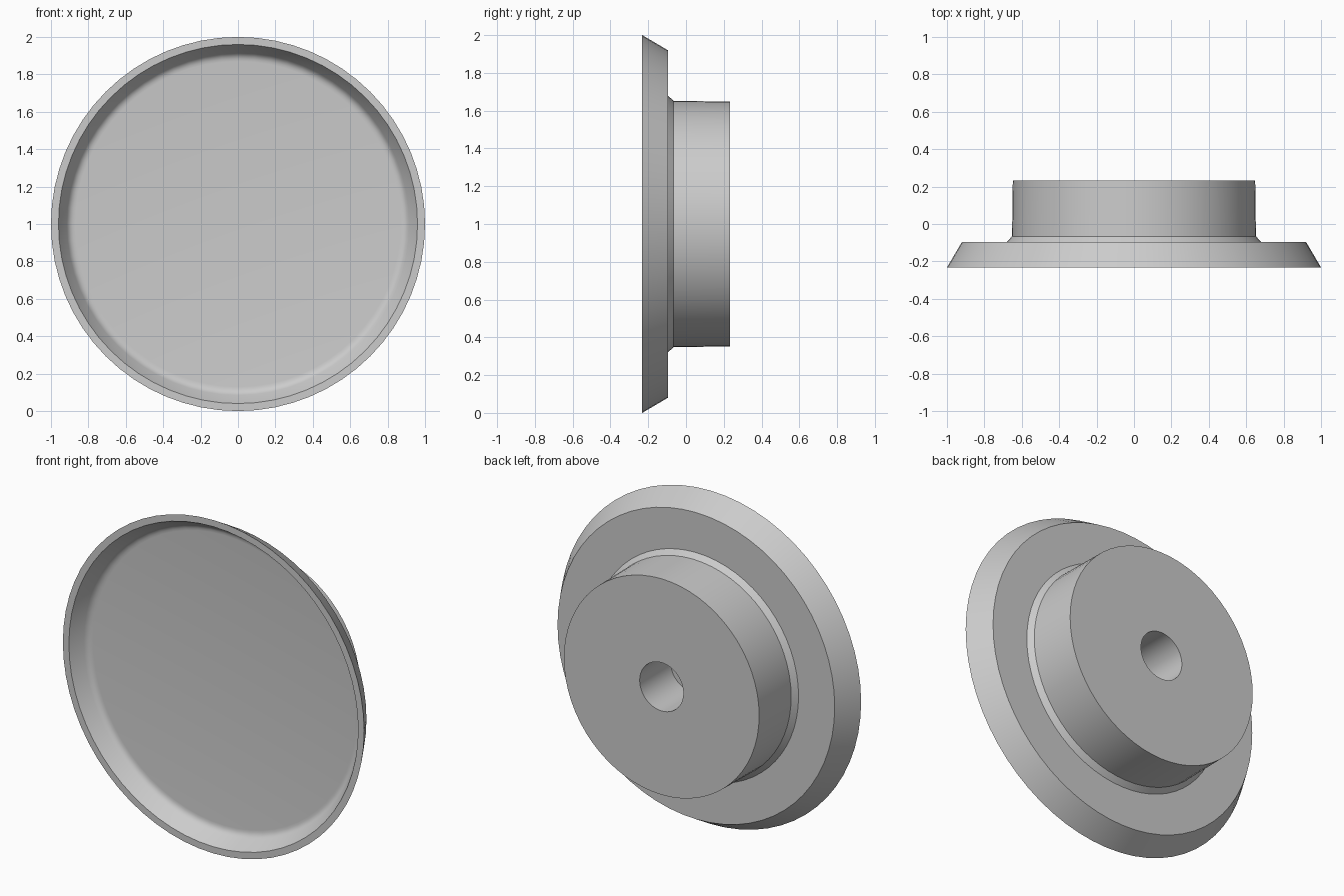
import bpy
import bmesh
import math
from mathutils import Matrix, Vector

cube = bpy.data.objects.get("Cube")
if cube:
    bpy.data.objects.remove(cube, do_unlink=True)

SEGMENTS = 64

grey = bpy.data.materials.new("plain grey")
grey.use_nodes = True
colour = (0.6, 0.6, 0.6, 1)
grey.diffuse_color = colour
grey.node_tree.nodes["Principled BSDF"].inputs["Base Color"].default_value = colour


def lathe(name, profile):
    """Turn a (radius, y) profile around the horizontal axis at z = 1."""
    bm = bmesh.new()
    verts = [bm.verts.new((r, y, 0)) for r, y in profile]
    edges = [bm.edges.new(pair) for pair in zip(verts, verts[1:])]
    bmesh.ops.spin(bm, geom=verts + edges, cent=(0, 0, 0), axis=(0, 1, 0),
                   angle=math.tau, steps=SEGMENTS, use_duplicate=False)
    bmesh.ops.remove_doubles(bm, verts=bm.verts, dist=0.0005)
    bmesh.ops.recalc_face_normals(bm, faces=bm.faces)
    bmesh.ops.transform(bm, matrix=Matrix.Translation((0, 0, 1)), verts=bm.verts)
    mesh = bpy.data.meshes.new(name)
    bm.to_mesh(mesh)
    bm.free()
    mesh.materials.append(grey)
    obj = bpy.data.objects.new(name, mesh)
    bpy.context.collection.objects.link(obj)
    bpy.ops.object.select_all(action="DESELECT")
    obj.select_set(True)
    bpy.context.view_layer.objects.active = obj
    bpy.ops.object.shade_smooth_by_angle(angle=math.radians(30))
    return obj


# Rounded corner between the dish floor and its sloping wall
floor_end, corner, wall_end = Vector((0.87, -0.13)), Vector((0.9, -0.13)), Vector((0.915, -0.154))
fillet = []
for i in range(5):
    t = i / 4
    fillet.append(tuple(floor_end * (1 - t) ** 2 + corner * 2 * t * (1 - t) + wall_end * t * t))

# Dished front, flared rim, chamfered step, hub and blind bore in one turned body
front_dish = [(0, -0.13)] + fillet + [(0.96, -0.232)]
flared_rim = [(1.0, -0.232), (0.92, -0.096)]
hub = [(0.68, -0.096), (0.652, -0.066), (0.648, 0.232)]
bore = [(0.145, 0.232), (0.145, -0.06), (0, -0.06)]
lathe("flanged_wheel", front_dish + flared_rim + hub + bore)
